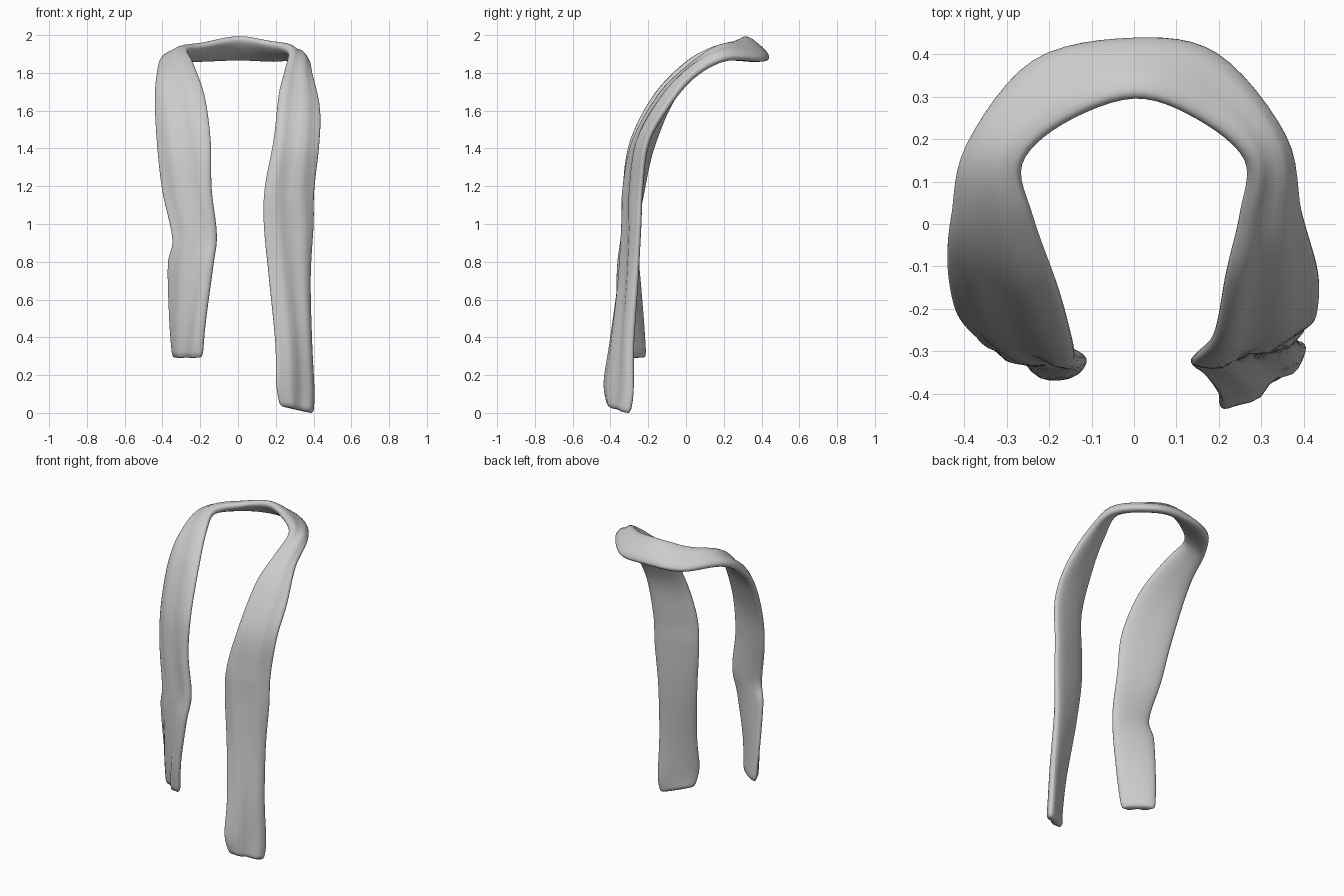
import bpy, bmesh, math
from mathutils import Vector

if "Cube" in bpy.data.objects:
    bpy.data.objects.remove(bpy.data.objects["Cube"])

# Draped band: (inner edge xyz, outer edge xyz) from the short end, round the neck, to the long end
STATIONS = [
    (-.190, -.345, .31, -.347, -.217, .31),
    (-.172, -.360, .50, -.362, -.230, .50),
    (-.132, -.350, .78, -.371, -.258, .79),
    (-.112, -.325, .95, -.348, -.278, .93),
    (-.140, -.320, 1.20, -.400, -.230, 1.18),
    (-.145, -.285, 1.45, -.426, -.180, 1.40),
    (-.178, -.160, 1.69, -.440, -.085, 1.64),
    (-.238, .010, 1.86, -.430, .025, 1.79),
    (-.266, .140, 1.935, -.392, .190, 1.88),
    (-.170, .237, 1.96, -.235, .385, 1.875),
    (0, .300, 1.995, 0, .435, 1.88),
    (.150, .250, 1.97, .195, .400, 1.875),
    (.264, .150, 1.935, .355, .210, 1.88),
    (.250, .020, 1.83, .395, .030, 1.79),
    (.217, -.120, 1.70, .434, -.115, 1.61),
    (.188, -.265, 1.45, .430, -.210, 1.43),
    (.142, -.320, 1.20, .403, -.240, 1.18),
    (.137, -.330, 1.0, .400, -.248, 1.0),
    (.165, -.352, .72, .384, -.262, .72),
    (.200, -.400, .38, .390, -.282, .38),
    (.205, -.432, .17, .402, -.283, .12),
    (.222, -.415, .055, .398, -.300, .015),
]
STEPS, RING, HALF_THICK = 6, 28, 0.029


def spline(p0, p1, p2, p3, t):
    return 0.5 * (2 * p1 + (p2 - p0) * t + (2 * p0 - 5 * p1 + 4 * p2 - p3) * t * t
                  + (3 * p1 - p0 - 3 * p2 + p3) * t ** 3)


def sample(edge):
    n, out = len(edge), []
    for i in range(n - 1):
        quad = [edge[min(max(i + k, 0), n - 1)] for k in (-1, 0, 1, 2)]
        out += [spline(*quad, j / STEPS) for j in range(STEPS)]
    return out + [edge[-1]]


inner = sample([Vector(s[:3]) for s in STATIONS])
outer = sample([Vector(s[3:]) for s in STATIONS])
mid = [(a + b) / 2 for a, b in zip(inner, outer)]
count = len(mid)
bm = bmesh.new()


def add_ring(i, push=0.0, thick=1.0, wide=1.0):
    along = (mid[min(i + 1, count - 1)] - mid[max(i - 1, 0)]).normalized()
    half = (outer[i] - inner[i]) / 2
    normal = along.cross(half).normalized()
    s = i / (count - 1)
    drape = min(1, abs(s - 0.46) * 4)            # folds fade out behind the neck
    verts = []
    for k in range(RING):
        a = 2 * math.pi * k / RING
        c, d = math.cos(a), math.sin(a)
        u = math.copysign(abs(c) ** 0.8, c)
        v = math.copysign(abs(d) ** 0.8, d)
        # Folds show on the front of the cloth, the back stays smooth
        fold = 0.008 * drape * max(d, 0) * math.sin(-1.2 + 6 * u + 1.5 * math.sin(12 * s))
        verts.append(bm.verts.new(mid[i] + half * u * wide + along * push
                                  + normal * (v * HALF_THICK * thick + fold)))
    return verts


# Loft with softly rounded ends
rings = [add_ring(0, -.010, .45, .86), add_ring(0, -.004, .8, .95)]
rings += [add_ring(i) for i in range(1, count - 1)]
rings += [add_ring(count - 1, .003, .8, .96), add_ring(count - 1, .010, .45, .88)]
for a, b in zip(rings, rings[1:]):
    for k in range(RING):
        n = (k + 1) % RING
        bm.faces.new((a[k], a[n], b[n], b[k]))
bm.faces.new(rings[0][::-1])
bm.faces.new(rings[-1])
bmesh.ops.recalc_face_normals(bm, faces=bm.faces)

# Rest the long end on the ground
low = min(v.co.z for v in bm.verts)
bmesh.ops.translate(bm, vec=(0, 0, -low), verts=bm.verts)

mesh = bpy.data.meshes.new("scarf")
bm.to_mesh(mesh)
bm.free()
for p in mesh.polygons:
    p.use_smooth = True
scarf = bpy.data.objects.new("scarf", mesh)
bpy.context.collection.objects.link(scarf)
